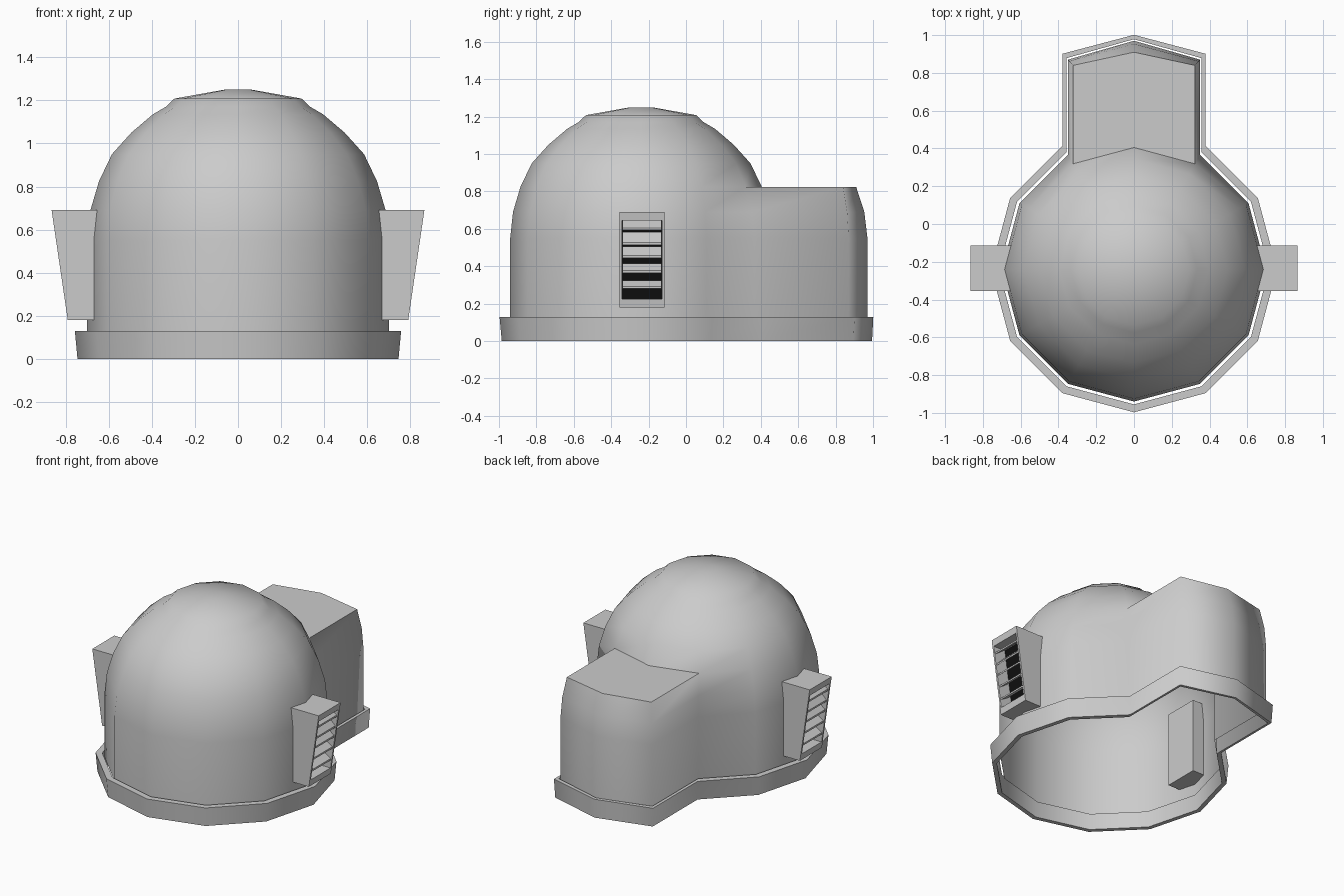
import bpy, bmesh
from math import sin, cos, radians

cube = bpy.data.objects.get("Cube")
if cube:
    bpy.data.objects.remove(cube)


def material(name, value):
    m = bpy.data.materials.new(name)
    m.use_nodes = True
    color = (value, value, value, 1)
    m.diffuse_color = color
    m.node_tree.nodes["Principled BSDF"].inputs["Base Color"].default_value = color
    return m


GREY = material("plain grey", 0.6)
BLACK = material("vent black", 0.005)
CY = -0.24      # dome centre on y
WALL = 0.70     # dome wall radius


def finish(bm, name, recalc=True):
    if recalc:
        bmesh.ops.recalc_face_normals(bm, faces=bm.faces)
    mesh = bpy.data.meshes.new(name)
    bm.to_mesh(mesh)
    bm.free()
    mesh.materials.append(GREY)
    mesh.materials.append(BLACK)
    obj = bpy.data.objects.new(name, mesh)
    bpy.context.collection.objects.link(obj)
    return obj


def dome_point(r, deg):
    a = radians(deg)
    return (r * cos(a), CY + r * sin(a))


def outline(r):
    """Footprint: pointed rear bay, then the dome sides."""
    d = r - WALL
    side = 0.87 + 0.55 * d
    peak = 0.97 + min(0.55 * d, 1.1 * d)
    bay = [(r / 2, side), (0, peak), (-r / 2, side)]
    return bay + [dome_point(r, a) for a in range(120, 421, 30)]


def ring(bm, points, z):
    return [bm.verts.new((x, y, z)) for x, y in points]


def bridge(bm, lower, upper):
    n = len(lower)
    return [bm.faces.new((lower[i], lower[(i + 1) % n], upper[(i + 1) % n], upper[i]))
            for i in range(n)]


def sharpen(faces):
    for f in faces:
        for e in f.edges:
            e.smooth = False


# Domed shell with rear bay, open underneath
bm = bmesh.new()
rings = [ring(bm, outline(r), z) for r, z in
         [(0.70, 0.1), (0.70, 0.55), (0.685, 0.69), (0.645, 0.825)]]
for low, high in zip(rings, rings[1:]):
    bridge(bm, low, high)
top = rings[-1]
middle = bm.verts.new((*dome_point(0.645, 90), 0.825))
roof = bm.faces.new([top[-1], top[0], top[1], top[2], top[3], middle])
current = top[3:] + [middle]
angles = range(120, 451, 30)
for r, z in [(0.585, 0.95), (0.495, 1.05), (0.395, 1.135), (0.335, 1.17),
             (0.295, 1.208), (0.06, 1.25)]:
    above = ring(bm, [dome_point(r, a) for a in angles], z)
    bridge(bm, current, above)
    current = above
bm.faces.new(current)
for f in bm.faces:
    f.smooth = True
sharpen([roof])
finish(bm, "domed_shell")

# Base rim, a loose band around the shell
bm = bmesh.new()
loops = [ring(bm, outline(r), z) for r, z in
         [(0.745, 0), (0.757, 0.13), (0.715, 0.13), (0.715, 0)]]
bands = [bridge(bm, loops[i], loops[(i + 1) % 4]) for i in range(4)]
for f in bm.faces:
    f.smooth = True
sharpen(bands[1] + bands[3])
finish(bm, "base_rim")


# Side vents
def prism(bm, profile, y0, y1, s):
    ends = [[bm.verts.new((s * x, y, z)) for x, z in profile] for y in (y0, y1)]
    sides = bridge(bm, *ends)
    bm.faces.new(ends[0])
    bm.faces.new(ends[1])
    return sides


def face_x(z):
    return 0.79 + (z - 0.18) * 0.147


for s, side in ((1, "left"), (-1, "right")):
    bm = bmesh.new()
    housing = [(0.58, 0.18), (0.79, 0.18), (0.865, 0.69), (0.58, 0.69)]
    front = prism(bm, housing, -0.355, -0.115, s)[1]
    bmesh.ops.recalc_face_normals(bm, faces=bm.faces)
    # Framed recess with a dark back
    bmesh.ops.inset_region(bm, faces=[front], thickness=0.018)
    for v in front.verts:
        v.co.z = 0.225 if v.co.z < 0.4 else 0.645
        v.co.x = s * face_x(v.co.z)
    back = bmesh.ops.extrude_discrete_faces(bm, faces=[front])["faces"][0]
    for v in back.verts:
        v.co.x -= s * 0.09
    back.material_index = 1
    finish(bm, side + "_vent_housing", recalc=False)

    # Louvres slope down and outwards
    bm = bmesh.new()
    for low, high in [(0.28, 0.325), (0.365, 0.415), (0.445, 0.505),
                      (0.515, 0.583), (0.593, 0.645)]:
        xo, xi = face_x(low) - 0.005, face_x(low) - 0.06
        slat = [(xo, low), (xo, low + 0.012), (xi, high), (xi, high - 0.012)]
        prism(bm, slat, -0.34, -0.13, s)
    finish(bm, side + "_vent_louvres")
